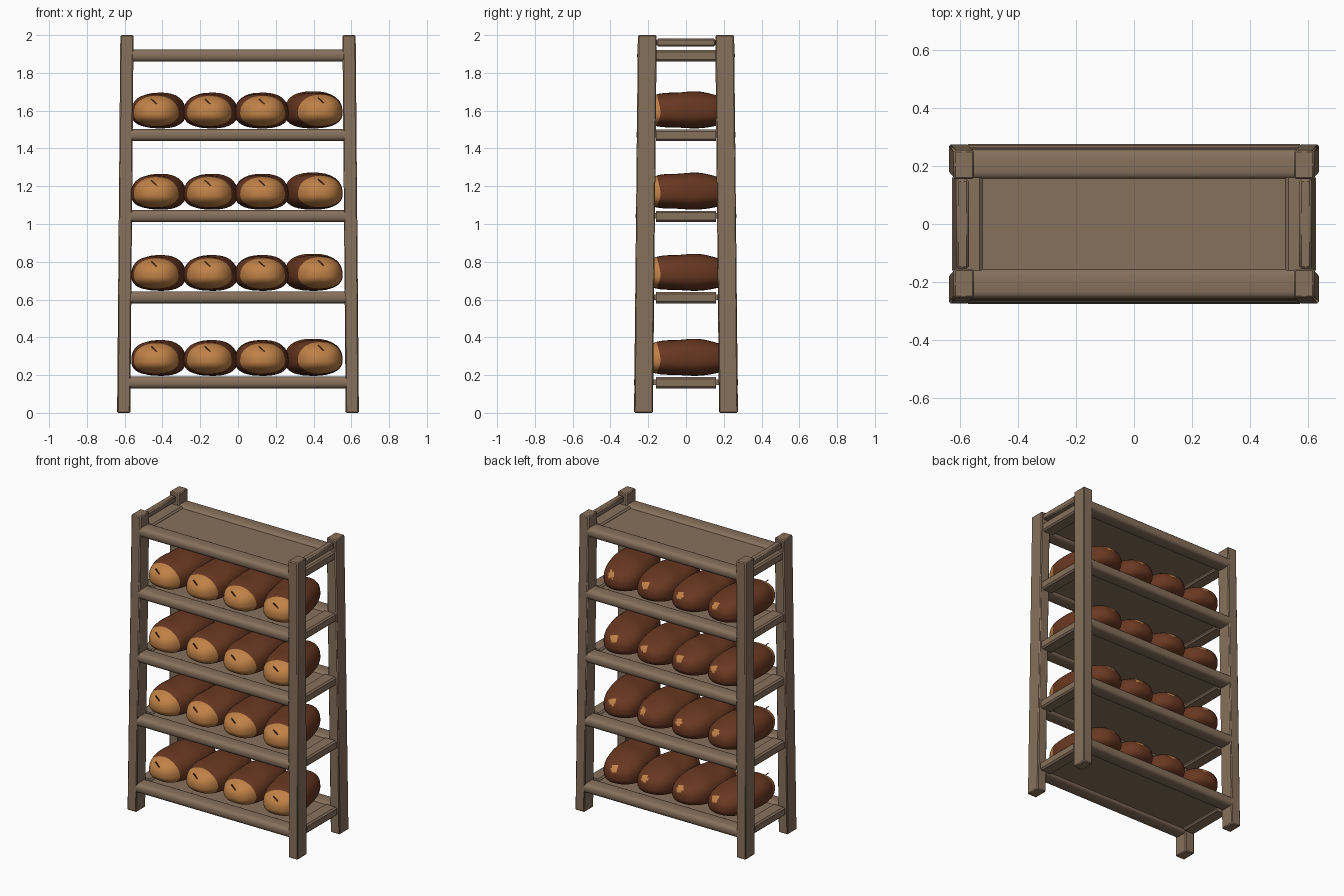
import bpy, bmesh, math, random
from mathutils import Matrix, Vector

random.seed(4)
if "Cube" in bpy.data.objects:
    bpy.data.objects.remove(bpy.data.objects["Cube"])


def material(name, rgb):
    m = bpy.data.materials.new(name)
    m.use_nodes = True
    col = (*[(c / 255) ** 2.2 for c in rgb], 1)
    m.diffuse_color = col
    m.node_tree.nodes["Principled BSDF"].inputs["Base Color"].default_value = col
    return m


wood = material("weathered_wood", (134, 112, 92))
crust = material("dark_crust", (104, 58, 38))
crumb = material("golden_crust", (190, 128, 72))


def finish(name, bm, mats, smooth=None):
    me = bpy.data.meshes.new(name)
    bm.normal_update()
    bm.to_mesh(me)
    bm.free()
    for m in mats:
        me.materials.append(m)
    ob = bpy.data.objects.new(name, me)
    bpy.context.scene.collection.objects.link(ob)
    if smooth:
        bpy.ops.object.select_all(action='DESELECT')
        ob.select_set(True)
        bpy.context.view_layer.objects.active = ob
        bpy.ops.object.shade_smooth_by_angle(angle=math.radians(smooth))
    return ob


def box(name, lo, hi, bevel=0.0, segments=1, axis=None):
    """Box between two corners; bevels only edges along axis when given."""
    bm = bmesh.new()
    lo, hi = Vector(lo), Vector(hi)
    bmesh.ops.create_cube(bm, size=1, matrix=Matrix.Translation((lo + hi) / 2)
                          @ Matrix.Diagonal((*(hi - lo), 1)))
    if bevel:
        edges = [e for e in bm.edges if axis is None or
                 abs((e.verts[0].co - e.verts[1].co)[axis]) > 0.001]
        bmesh.ops.bevel(bm, geom=edges, offset=bevel, segments=segments,
                        profile=0.5, affect='EDGES')
    return finish(name, bm, [wood], 40 if bevel else None)


# Splayed corner posts
def post_centre(z):
    return 0.605 - 0.0085 * z, 0.225 - 0.01 * z


for sx, side in ((1, "left"), (-1, "right")):
    for sy, end in ((1, "back"), (-1, "front")):
        post = box(f"{end}_{side}_post", (-0.035, -0.05, 0), (0.035, 0.05, 2), 0.006)
        for v in post.data.vertices:
            cx, cy = post_centre(v.co.z)
            v.co.x += sx * cx
            v.co.y += sy * cy

# Shelf frames: long rails, side rails and a recessed board
levels = [0.13, 0.58, 1.01, 1.44, 1.86]
for i, z in enumerate(levels):
    cx, cy = post_centre(z)
    for s, end in ((1, "back"), (-1, "front")):
        box(f"{end}_rail_{i}", (-cx + 0.03, s * cy - 0.052, z),
            (cx - 0.03, s * cy + 0.052, z + 0.063), 0.024, 3, 0)
    for s, side in ((1, "left"), (-1, "right")):
        box(f"{side}_rail_{i}", (s * (cx - 0.02) - 0.045, -0.16, z),
            (s * (cx - 0.02) + 0.045, 0.16, z + 0.06), 0.01, 1, 1)
    box(f"shelf_board_{i}", (-cx + 0.06, -0.18, z + 0.018), (cx - 0.06, 0.18, z + 0.048))

# Handles between the post tops
for s, side in ((1, "left"), (-1, "right")):
    box(f"{side}_top_handle", (s * 0.593 - 0.022, -0.155, 1.94),
        (s * 0.593 + 0.022, 0.155, 1.982), 0.008)


# Bread: rounded loaf with a golden front end and a golden spot at the back
def loaf(name, x, z, height, turn):
    bm = bmesh.new()
    bmesh.ops.create_uvsphere(bm, u_segments=40, v_segments=28, radius=1,
                              matrix=Matrix.Rotation(math.pi / 2, 4, 'X'))
    spot = Vector((random.uniform(0.1, 0.3), 0.85, 0.45)).normalized()
    for f in bm.faces:
        c = f.calc_center_median()
        golden = c.y < -0.58 and c.z > -0.8 or c.normalized().dot(spot) > 0.985
        f.material_index = 1 if golden else 0
    half = height / 2
    for v in bm.verts:
        p = v.co
        r = sum(abs(c) ** 2.5 for c in p) ** (-1 / 2.5)
        px, py, pz = p * r
        wobble = 1 + 0.03 * math.sin(7 * py + 2 * px)
        low = 0.8 if pz < 0 else 1.1
        v.co = (px * 0.142, py * 0.25, (pz * low * wobble + 0.8) * height / 1.9)
    # Diagonal score mark on the front end
    score = Matrix.Translation((0, -0.232, half * 1.45)) @ Matrix.Rotation(0.75, 4, 'Y')
    made = bmesh.ops.create_cube(bm, size=1, matrix=score @ Matrix.Diagonal((0.06, 0.006, 0.005, 1)))
    for f in {f for v in made["verts"] for f in v.link_faces}:
        f.material_index = 0
    ob = finish(name, bm, [crust, crumb], 50)
    ob.location = (x, 0.005, z)
    ob.rotation_euler.z = turn


for i, z in enumerate(levels[:4]):
    for j, x in enumerate((-0.42, -0.145, 0.125, 0.4)):
        loaf(f"loaf_{i}_{j}", x, z + 0.068, 0.192 if j == 3 else 0.185,
             (-0.08, -0.04, 0.03, 0.2)[j])
